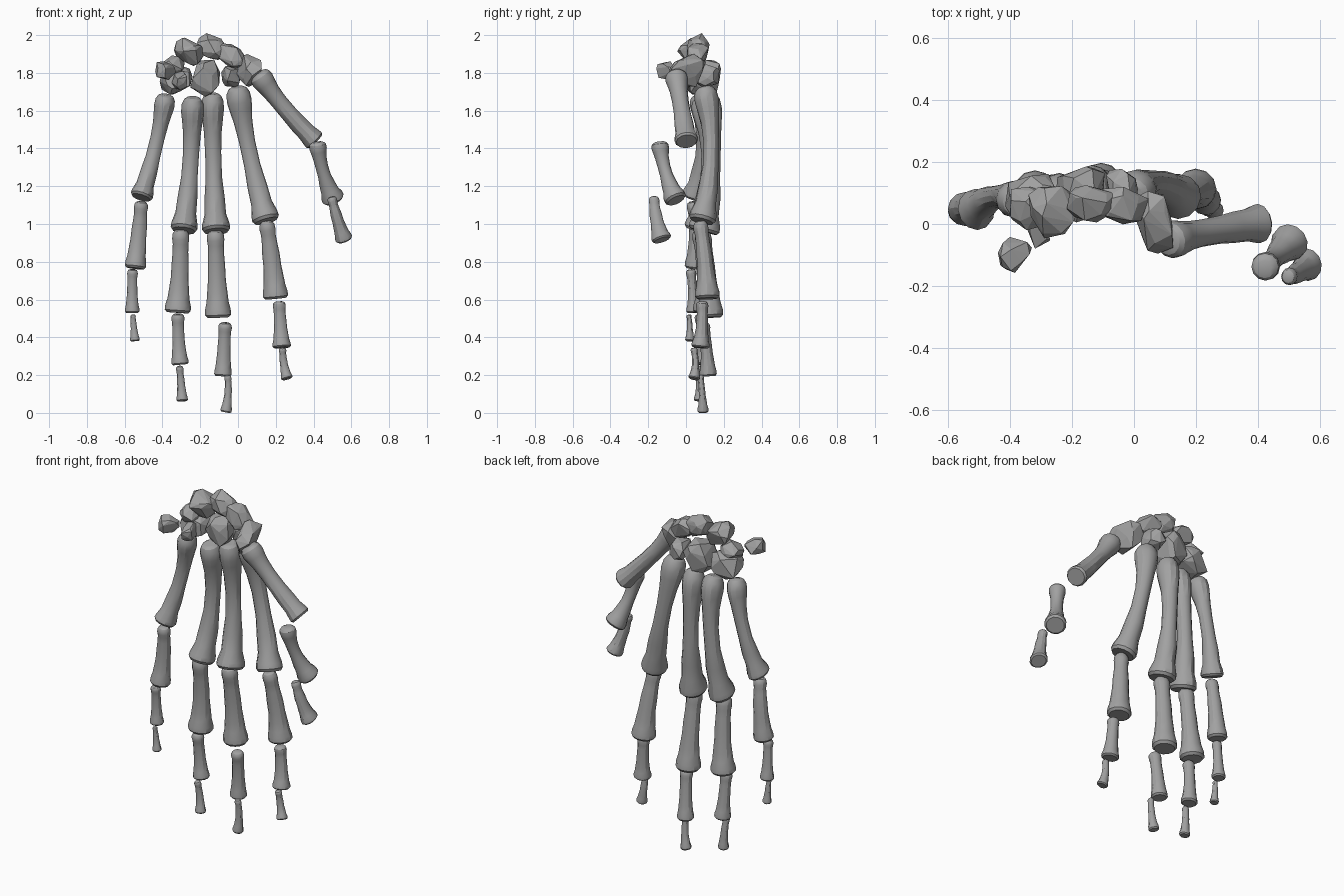
import bpy, bmesh, math, random
from mathutils import Vector, Matrix

random.seed(11)
SIDES = 12
# (position along bone, blended widths top/mid/bottom, scale)
HEAD = [(0.0, 't', 0.5), (0.015, 't', 0.78), (0.05, 't', 0.98), (0.11, 't', 1.03),
        (0.17, 't', 0.94), (0.27, 'tm', 0.93), (0.42, 'm', 1.0)]
LONG = HEAD + [(0.60, 'm', 1.02), (0.75, 'mmb', 1.0), (0.87, 'mb', 0.97),
               (0.945, 'b', 0.97), (0.98, 'b', 1.0), (1.0, 'b', 0.86)]
SHORT = HEAD + [(0.58, 'm', 1.03), (0.72, 'mmb', 1.0), (0.83, 'mb', 1.02),
                (0.91, 'b', 0.98), (0.97, 'b', 1.0), (1.0, 'b', 0.82)]
DEEP = (1.08, 0.95, 1.12)

grey = bpy.data.materials.new("bone_grey")
grey.diffuse_color = (0.36, 0.36, 0.36, 1)


def finish(name, bm):
    bmesh.ops.recalc_face_normals(bm, faces=bm.faces)
    me = bpy.data.meshes.new(name)
    bm.to_mesh(me)
    bm.free()
    me.materials.append(grey)
    ob = bpy.data.objects.new(name, me)
    bpy.context.collection.objects.link(ob)
    return ob


def bone(name, top, mid, bot, widths, depth=(0.95, 0.9, 0.98), profile=SHORT):
    """Long bone lofted along a curve; widths and depth ratios = top, mid, bottom."""
    a, m, b = Vector(top), Vector(mid), Vector(bot)
    ctrl = 2 * m - (a + b) / 2
    r = dict(zip('tmb', [w / 2 for w in widths]))
    dep = dict(zip('tmb', depth))
    bm = bmesh.new()
    rings = []
    for t, key, s in profile:
        c = a * (1 - t) ** 2 + ctrl * 2 * t * (1 - t) + b * t * t
        d = ((ctrl - a) * (1 - t) + (b - ctrl) * t).normalized()
        u = Vector((0, 1, 0)).cross(d).normalized()
        v = d.cross(u)
        rx = s * sum(r[k] for k in key) / len(key)
        ry = s * sum(r[k] * dep[k] for k in key) / len(key)
        ring = []
        for i in range(SIDES):
            ang = 2 * math.pi * i / SIDES
            ring.append(bm.verts.new(c + u * rx * math.cos(ang) + v * ry * math.sin(ang)))
        rings.append(ring)
    for p, q in zip(rings, rings[1:]):
        for i in range(SIDES):
            j = (i + 1) % SIDES
            bm.faces.new((p[i], p[j], q[j], q[i]))
    bm.faces.new(rings[0])
    bm.faces.new(rings[-1])
    ob = finish(name, bm)
    bpy.context.view_layer.objects.active = ob
    bpy.ops.object.select_all(action='DESELECT')
    ob.select_set(True)
    bpy.ops.object.shade_smooth_by_angle(angle=math.radians(30))


def carpal(name, centre, half, tilt=0, yaw=0, n=24):
    """Faceted wrist bone: hull of jittered points on a boxy ellipsoid."""
    bm = bmesh.new()
    pts = []
    for i in range(n):
        z = 1 - 2 * (i + 0.5) / n
        ang = i * 2.39996 + random.uniform(-0.5, 0.5)
        k = math.sqrt(1 - z * z)
        p = Vector((k * math.cos(ang), k * math.sin(ang), z))
        p = Vector([math.copysign(abs(c) ** 0.75, c) for c in p])
        pts.append(p * random.uniform(0.85, 1.15))
    for j in range(3):  # fit exactly to the wanted size
        lo, hi = min(p[j] for p in pts), max(p[j] for p in pts)
        for p in pts:
            p[j] = ((p[j] - lo) / (hi - lo) * 2 - 1) * half[j]
    for p in pts:
        bm.verts.new(p)
    bmesh.ops.convex_hull(bm, input=bm.verts)
    bmesh.ops.delete(bm, geom=[v for v in bm.verts if not v.link_faces], context='VERTS')
    rot = Matrix.Rotation(math.radians(yaw), 4, 'Z') @ Matrix.Rotation(math.radians(tilt), 4, 'Y')
    bmesh.ops.transform(bm, matrix=Matrix.Translation(centre) @ rot, verts=bm.verts)
    finish(name, bm)


# Metacarpals
bone("thumb_metacarpal", (0.105, -0.055, 1.80), (0.24, -0.025, 1.62), (0.41, 0.003, 1.437), (0.118, 0.088, 0.115), (1, 1, 1.1), LONG)
bone("index_metacarpal", (-0.005, 0.095, 1.725), (0.06, 0.133, 1.38), (0.15, 0.083, 1.015), (0.128, 0.085, 0.145), (0.98, 0.95, 1.0), LONG)
bone("middle_metacarpal", (-0.135, 0.11, 1.69), (-0.13, 0.143, 1.32), (-0.115, 0.092, 0.96), (0.118, 0.085, 0.15), DEEP, LONG)
bone("ring_metacarpal", (-0.24, 0.08, 1.67), (-0.252, 0.122, 1.32), (-0.288, 0.065, 0.965), (0.118, 0.085, 0.142), DEEP, LONG)
bone("little_metacarpal", (-0.38, 0.07, 1.685), (-0.437, 0.09, 1.41), (-0.513, 0.042, 1.14), (0.105, 0.075, 0.12), DEEP, LONG)

# Proximal phalanges
bone("thumb_proximal", (0.42, -0.14, 1.435), (0.45, -0.11, 1.28), (0.508, -0.052, 1.125), (0.09, 0.067, 0.12), (1, 1, 1))
bone("index_proximal", (0.15, 0.073, 1.015), (0.178, 0.10, 0.81), (0.20, 0.113, 0.605), (0.082, 0.092, 0.134))
bone("middle_proximal", (-0.12, 0.085, 0.965), (-0.113, 0.115, 0.74), (-0.105, 0.13, 0.505), (0.09, 0.092, 0.138))
bone("ring_proximal", (-0.303, 0.07, 0.97), (-0.308, 0.097, 0.75), (-0.32, 0.105, 0.53), (0.088, 0.09, 0.138))
bone("little_proximal", (-0.512, 0.035, 1.12), (-0.525, 0.052, 0.95), (-0.545, 0.047, 0.765), (0.072, 0.08, 0.112))

# Middle phalanges
bone("index_middle", (0.217, 0.085, 0.59), (0.224, 0.085, 0.47), (0.232, 0.075, 0.345), (0.067, 0.067, 0.098))
bone("middle_middle", (-0.067, 0.09, 0.478), (-0.074, 0.108, 0.34), (-0.08, 0.118, 0.195), (0.07, 0.068, 0.093))
bone("ring_middle", (-0.318, 0.075, 0.525), (-0.315, 0.09, 0.39), (-0.306, 0.095, 0.255), (0.067, 0.064, 0.092))
bone("little_middle", (-0.558, 0.025, 0.76), (-0.56, 0.035, 0.65), (-0.56, 0.04, 0.53), (0.055, 0.053, 0.077))

# Distal phalanges
bone("thumb_distal", (0.495, -0.17, 1.145), (0.525, -0.157, 1.03), (0.563, -0.127, 0.915), (0.05, 0.06, 0.092), (1.1, 1.1, 1.15))
bone("index_distal", (0.236, 0.04, 0.345), (0.242, 0.05, 0.265), (0.26, 0.042, 0.18), (0.038, 0.04, 0.062))
bone("middle_distal", (-0.056, 0.075, 0.20), (-0.052, 0.085, 0.11), (-0.065, 0.09, 0.003), (0.036, 0.038, 0.06))
bone("ring_distal", (-0.31, 0.06, 0.248), (-0.302, 0.072, 0.16), (-0.295, 0.07, 0.062), (0.038, 0.04, 0.06))
bone("little_distal", (-0.556, 0.015, 0.52), (-0.552, 0.02, 0.46), (-0.545, 0.02, 0.38), (0.028, 0.032, 0.05))

# Carpal bones of the wrist
carpal("pisiform", (-0.39, -0.095, 1.815), (0.045, 0.055, 0.045), 20, -30, 18)
carpal("triquetrum", (-0.34, 0.05, 1.835), (0.06, 0.07, 0.055), -30)
carpal("hamate", (-0.325, 0.08, 1.765), (0.09, 0.075, 0.07), -20, 10)
carpal("hamate_hook", (-0.31, -0.015, 1.76), (0.035, 0.06, 0.05), 0, 15, 16)
carpal("lunate", (-0.26, 0.045, 1.91), (0.08, 0.085, 0.06), 30, 20)
carpal("capitate", (-0.17, 0.095, 1.775), (0.075, 0.09, 0.10), 8)
carpal("scaphoid_upper", (-0.135, 0.065, 1.935), (0.085, 0.06, 0.06), 20)
carpal("scaphoid_lower", (-0.045, 0.06, 1.895), (0.09, 0.06, 0.055), 30, -5)
carpal("trapezoid", (-0.035, 0.105, 1.785), (0.048, 0.075, 0.06), 0, 10)
carpal("trapezium", (0.06, 0.005, 1.81), (0.05, 0.10, 0.085), 20, 20)
